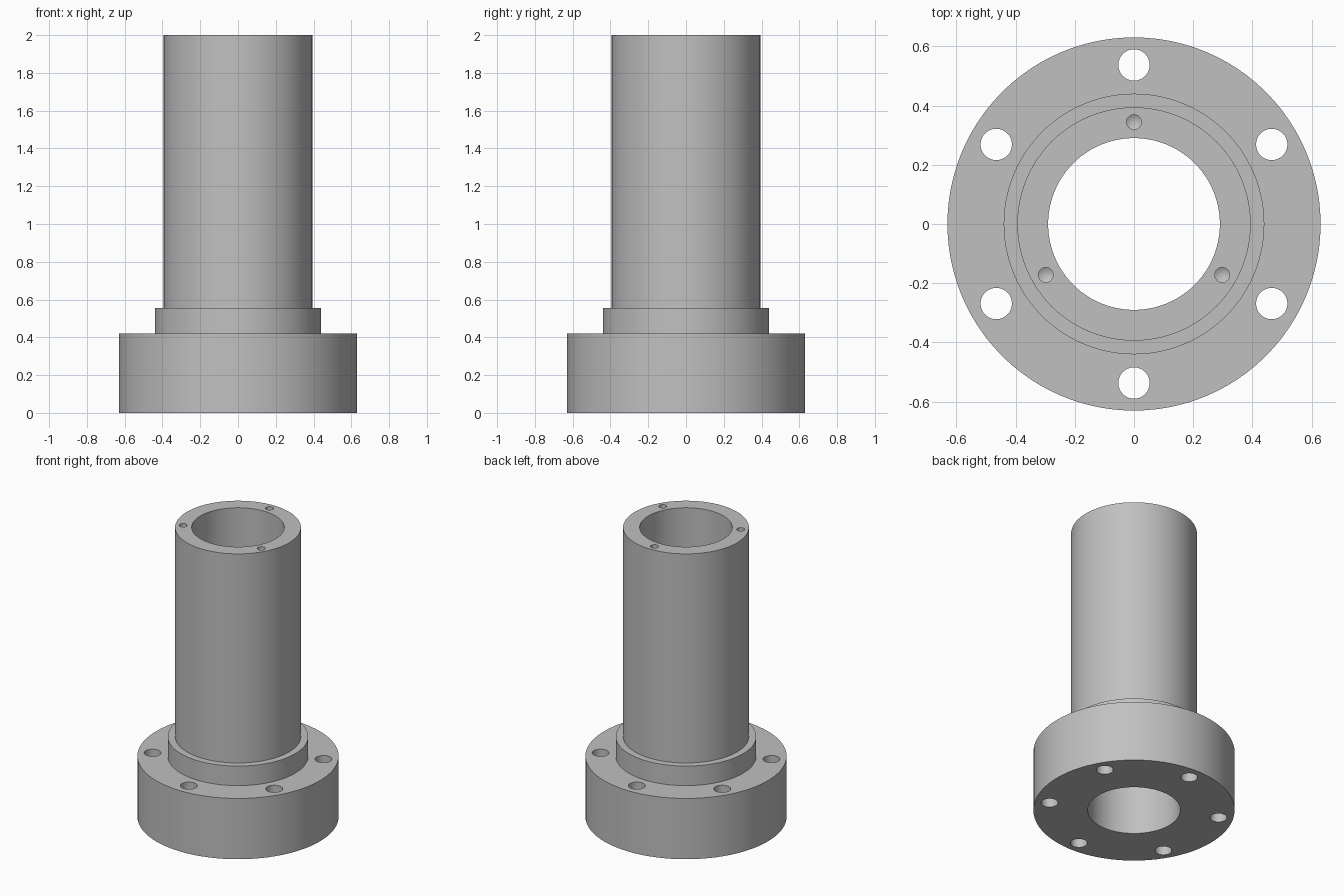
import bpy, bmesh, math
from mathutils import Matrix, Vector

cube = bpy.data.objects.get("Cube")
if cube:
    bpy.data.objects.remove(cube, do_unlink=True)

steel = bpy.data.materials.new("grey_steel")
steel.use_nodes = True
colour = (0.53, 0.53, 0.53, 1)
steel.diffuse_color = colour
steel.node_tree.nodes["Principled BSDF"].inputs["Base Color"].default_value = colour


def lathe(name, profile, sides, closed=False):
    """Revolve an (radius, height) profile about the z axis."""
    bm = bmesh.new()
    verts = [bm.verts.new((r, 0, z)) for r, z in profile]
    edges = [bm.edges.new(pair) for pair in zip(verts, verts[1:])]
    if closed:
        edges.append(bm.edges.new((verts[-1], verts[0])))
    bmesh.ops.spin(bm, geom=verts + edges, cent=(0, 0, 0), axis=(0, 0, 1),
                   angle=math.tau, steps=sides, use_merge=True)
    bmesh.ops.remove_doubles(bm, verts=bm.verts, dist=1e-5)
    bmesh.ops.recalc_face_normals(bm, faces=bm.faces)
    mesh = bpy.data.meshes.new(name)
    bm.to_mesh(mesh)
    bm.free()
    mesh.materials.append(steel)
    obj = bpy.data.objects.new(name, mesh)
    bpy.context.collection.objects.link(obj)
    return obj


def ring_of_holes(target, name, profile, sides, count, radius):
    """Cut evenly spaced holes, the first one at the back."""
    cutter = lathe(name, profile, sides)
    bm = bmesh.new()
    for i in range(count):
        start = len(bm.verts)
        bm.from_mesh(cutter.data)
        bm.verts.ensure_lookup_table()
        turn = Matrix.Rotation(math.tau * i / count, 3, "Z")
        bmesh.ops.translate(bm, verts=bm.verts[start:],
                            vec=turn @ Vector((0, radius, 0)))
    bm.to_mesh(cutter.data)
    bm.free()
    cutter.hide_render = True
    mod = target.modifiers.new(name, "BOOLEAN")
    mod.operation = "DIFFERENCE"
    mod.solver = "EXACT"
    mod.object = cutter
    bpy.context.view_layer.objects.active = target
    bpy.ops.object.modifier_apply(modifier=mod.name)
    bpy.data.objects.remove(cutter, do_unlink=True)


# Flange, collar and tube turned as one piece with a through bore
bore, tube, collar, flange = 0.29, 0.394, 0.44, 0.63
body = lathe("flanged_sleeve", [
    (bore, 0), (flange, 0), (flange, 0.42), (collar, 0.42),
    (collar, 0.555), (tube, 0.555), (tube, 2), (bore, 2)], 96, closed=True)

# Six bolt holes through the flange
ring_of_holes(body, "bolt_holes",
              [(0, -0.1), (0.053, -0.1), (0.053, 0.5), (0, 0.5)], 32, 6, 0.537)

# Three blind drilled holes with conical ends in the tube rim
ring_of_holes(body, "rim_holes",
              [(0, 1.85), (0.025, 1.865), (0.025, 2.1), (0, 2.1)], 24, 3, 0.344)

# Smooth walls, crisp edges
bpy.ops.object.select_all(action="DESELECT")
body.select_set(True)
bpy.context.view_layer.objects.active = body
bpy.ops.object.shade_smooth_by_angle(angle=math.radians(25))
